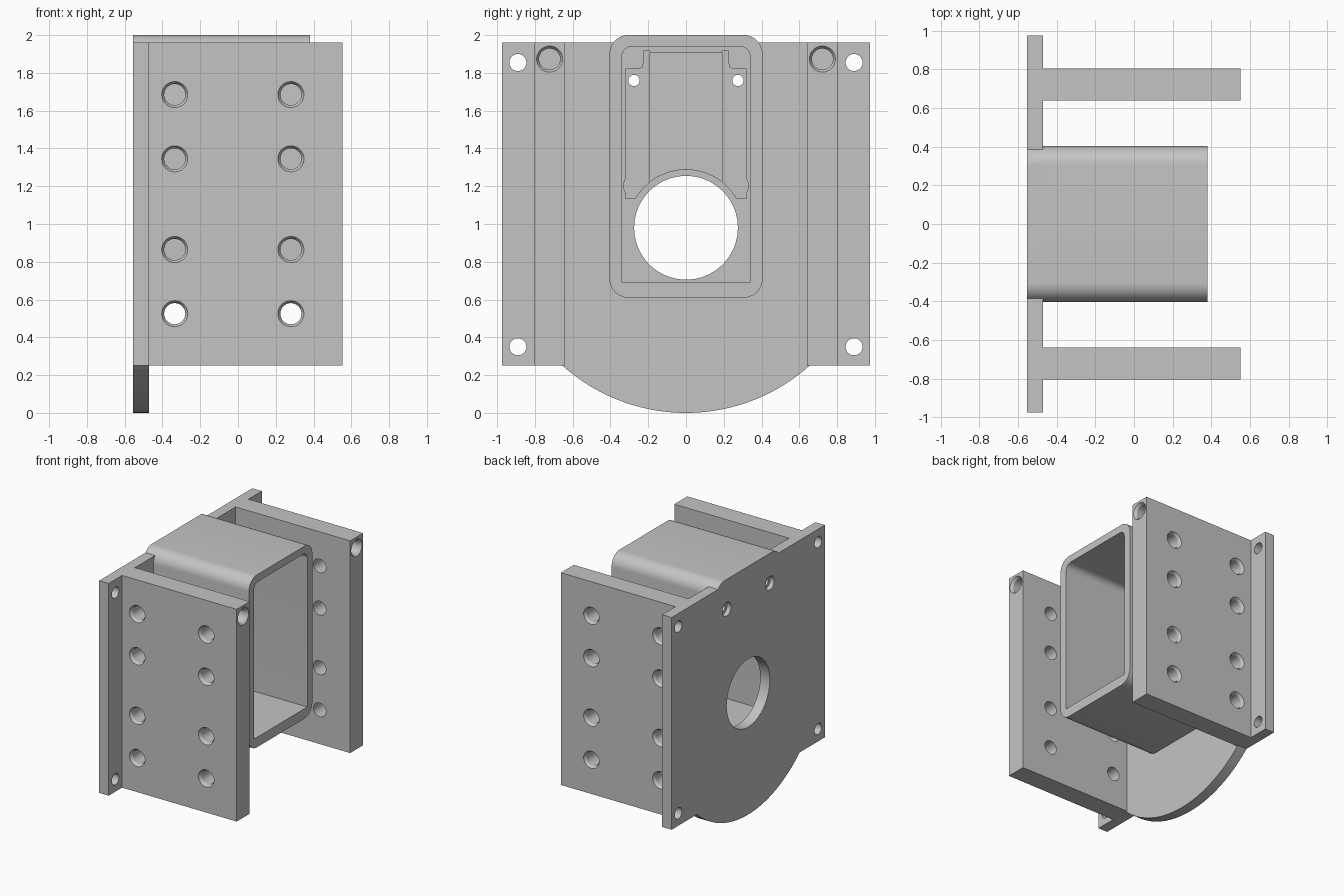
import bpy, bmesh
from math import sin, cos, pi, radians, atan2
from mathutils import Vector

if "Cube" in bpy.data.objects:
    bpy.data.objects.remove(bpy.data.objects["Cube"], do_unlink=True)

grey = bpy.data.materials.new("light_grey")
grey.use_nodes = True
grey.diffuse_color = (0.55, 0.55, 0.55, 1)
grey.node_tree.nodes["Principled BSDF"].inputs["Base Color"].default_value = (0.55, 0.55, 0.55, 1)

BACK, FACE = -0.555, -0.47      # rear plate outer and inner faces
BASE, TOP = 0.25, 1.96          # rail heights
HUB = 0.98                      # height of the round opening


def finish(bm, name):
    bmesh.ops.recalc_face_normals(bm, faces=bm.faces)
    me = bpy.data.meshes.new(name)
    bm.to_mesh(me)
    bm.free()
    me.materials.append(grey)
    ob = bpy.data.objects.new(name, me)
    bpy.context.collection.objects.link(ob)
    return ob


def prism(name, pts, x0, x1):
    """Extrude a (y, z) outline along x."""
    bm = bmesh.new()
    face = bm.faces.new([bm.verts.new((x0, y, z)) for y, z in pts])
    ext = bmesh.ops.extrude_face_region(bm, geom=[face])
    verts = [v for v in ext["geom"] if isinstance(v, bmesh.types.BMVert)]
    bmesh.ops.translate(bm, verts=verts, vec=(x1 - x0, 0, 0))
    return finish(bm, name)


def arc(cy, cz, r, a0, a1, n=10):
    angles = [radians(a0 + (a1 - a0) * i / n) for i in range(n + 1)]
    return [(cy + r * cos(a), cz + r * sin(a)) for a in angles]


def drills(name, holes, n=40):
    """Stepped round cutters: (entry, direction, [(radius, depth), ...])."""
    bm = bmesh.new()
    for entry, direction, steps in holes:
        d = Vector(direction)
        u = d.orthogonal().normalized()
        w = d.cross(u)
        rings = [[bm.verts.new(Vector(entry) + d * t + r * (u * cos(2 * pi * i / n) + w * sin(2 * pi * i / n)))
                  for i in range(n)] for r, t in steps]
        for a, b in zip(rings, rings[1:]):
            for i in range(n):
                j = (i + 1) % n
                bm.faces.new((a[i], a[j], b[j], b[i]))
        bm.faces.new(rings[0])
        bm.faces.new(rings[-1])
    return finish(bm, name)


def cut(ob, *cutters):
    bpy.context.view_layer.objects.active = ob
    for c in cutters:
        c.hide_render = True
        mod = ob.modifiers.new("cut", "BOOLEAN")
        mod.operation, mod.solver, mod.object = "DIFFERENCE", "EXACT", c
        bpy.ops.object.modifier_apply(modifier=mod.name)
        bpy.data.objects.remove(c, do_unlink=True)


def smooth(ob):
    bpy.ops.object.select_all(action="DESELECT")
    ob.select_set(True)
    bpy.context.view_layer.objects.active = ob
    bpy.ops.object.shade_smooth_by_angle(angle=radians(25))


def mirrored(half):
    return half + [(-y, z) for y, z in reversed(half)]


# Rear plate: square flange, round lower lobe, raised shoulder on top
edge = atan2(BASE - HUB, 0.654)
lobe = arc(0, HUB, HUB, 180 - edge * 180 / pi - 360 + 360, 360 + edge * 180 / pi, 48)
shoulder = arc(0.305, 1.9, 0.1, 37, 90)
right_side = [(0.975, BASE), (0.975, TOP)] + shoulder
plate = prism("rear_plate", lobe + mirrored(right_side), BACK, FACE)

# Stepped pocket on the inner face of the plate
ear = arc(0, HUB, 0.31, 90, 30, 14)[1:] + [
    (0.32, 1.135), (0.32, 1.165), (0.33, 1.19), (0.33, 1.215), (0.32, 1.24),
    (0.32, 1.82), (0.25, 1.82), (0.232, 1.828), (0.225, 1.85), (0.225, 1.915),
    (0.19, 1.915), (0.19, 1.905)]
pocket = prism("pocket_cutter", mirrored(ear), FACE - 0.03, FACE + 0.05)
channel = prism("channel_cutter", arc(0, HUB, 0.31, 128, 52, 16) + [(0.19, 1.905), (-0.19, 1.905)],
                FACE - 0.045, FACE + 0.05)

# Flange holes, counterbored upper holes and the main opening
bores = [((BACK, 0, HUB), (1, 0, 0), [(0.275, -0.05), (0.275, 0.15)])]
for s in (-1, 1):
    for z in (0.35, 1.855):
        bores.append(((BACK, s * 0.89, z), (1, 0, 0), [(0.045, -0.05), (0.045, 0.15)]))
    bores.append(((BACK, s * 0.275, 1.76), (1, 0, 0),
                  [(0.055, -0.05), (0.055, 0.035), (0.03, 0.035), (0.03, 0.15)]))
cut(plate, pocket, channel, drills("plate_drills", bores))
smooth(plate)

# Rectangular sleeve with rounded outside corners, open at the front
outer = (arc(0.305, 1.9, 0.1, 0, 90) + arc(-0.305, 1.9, 0.1, 90, 180)
         + arc(-0.305, 0.71, 0.1, 180, 270) + arc(0.305, 0.71, 0.1, 270, 360))
inner = (arc(0.285, 1.885, 0.055, 0, 90) + arc(-0.285, 1.885, 0.055, 90, 180)
         + [(-0.34, 0.69), (0.34, 0.69)])
sleeve = prism("sleeve", outer, FACE, 0.38)
cut(sleeve, prism("sleeve_cutter", inner, FACE - 0.1, 0.5))
smooth(sleeve)

# Side rails with two columns of chamfered holes and one hole in the end
CHAMFER = [(0.069, -0.02), (0.069, 0), (0.056, 0.02)]
for s, name in ((-1, "right_rail"), (1, "left_rail")):
    a, b = s * 0.64, s * 0.805
    rail = prism(name, [(a, BASE), (b, BASE), (b, TOP), (a, TOP)], FACE, 0.552)
    bores = [((x, b, z), (0, -s, 0), CHAMFER + [(0.056, 0.25)])
             for x in (-0.335, 0.28) for z in (0.525, 0.865, 1.345, 1.685)]
    bores.append(((0.552, s * 0.722, 1.873), (-1, 0, 0), CHAMFER + [(0.056, 0.4)]))
    cut(rail, drills("rail_drills", bores))
    smooth(rail)
